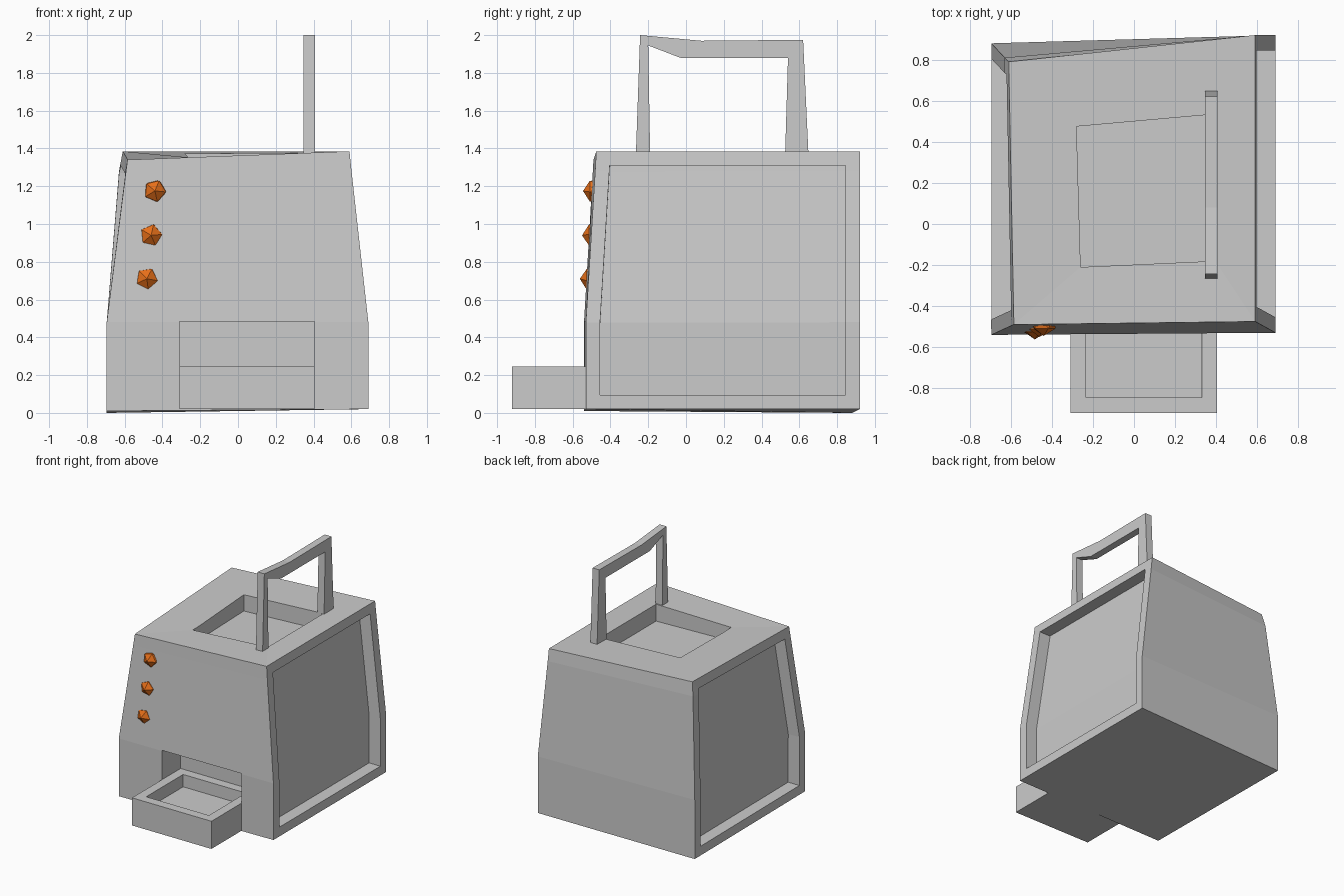
import bpy, bmesh, math
from mathutils import Matrix, Vector

if "Cube" in bpy.data.objects:
    bpy.data.objects.remove(bpy.data.objects["Cube"])


def finish(bm, name):
    bmesh.ops.recalc_face_normals(bm, faces=bm.faces[:])
    mesh = bpy.data.meshes.new(name)
    bm.to_mesh(mesh)
    bm.free()
    ob = bpy.data.objects.new(name, mesh)
    bpy.context.collection.objects.link(ob)
    return ob


def loft(rings):
    """Closed solid through matching rings; returns bmesh, side faces by band, top face."""
    bm = bmesh.new()
    vs = [[bm.verts.new(p) for p in r] for r in rings]
    n = len(rings[0])
    sides = [[bm.faces.new((a[i], a[(i + 1) % n], b[(i + 1) % n], b[i])) for i in range(n)]
             for a, b in zip(vs, vs[1:])]
    bm.faces.new(vs[0][::-1])
    top = bm.faces.new(vs[-1])
    bm.normal_update()
    return bm, sides, top


def prism(corners, z0, z1):
    return loft([[(x, y, z) for x, y in corners] for z in (z0, z1)])


def sink(bm, faces, rim, offset):
    """Inset a face region and push it inwards."""
    for t in (rim, 0.001):
        bmesh.ops.inset_region(bm, faces=faces, thickness=t, use_even_offset=True)
    verts = list({v for f in faces for v in f.verts})
    bmesh.ops.translate(bm, verts=verts, vec=Vector(offset))


def cut(ob, cutter):
    mod = ob.modifiers.new("cut", 'BOOLEAN')
    mod.operation = 'DIFFERENCE'
    mod.solver = 'EXACT'
    mod.object = cutter
    bpy.context.view_layer.objects.active = ob
    bpy.ops.object.modifier_apply(modifier=mod.name)
    bpy.data.objects.remove(cutter)


# Body: slightly crooked tapered case (front-left, front-right, back-right, back-left)
bm, sides, top = loft([
    [(-.695, -.54, .01), (.69, -.53, .02), (.69, .92, .02), (-.695, .88, 0)],
    [(-.695, -.54, .48), (.69, -.53, .48), (.69, .92, .48), (-.695, .88, .48)],
    [(-.597, -.495, 1.25), (.601, -.481, 1.28), (.601, .92, 1.28), (-.63, .81, 1.28)],
    [(-.585, -.49, 1.34), (.59, -.475, 1.385), (.59, .92, 1.385), (-.61, .79, 1.385)],
])
# Sunken side panels
sink(bm, [band[1] for band in sides], .075, (-.1, 0, 0))
sink(bm, [band[3] for band in sides], .075, (.1, 0, 0))
body = finish(bm, "body")

# Top well and front slot
well = [(-.26, -.21), (.395, -.18), (.395, .535), (-.28, .475)]
cut(body, finish(prism(well, 1.24, 1.6)[0], "well_cutter"))
slot = [(-.31, -.8), (.405, -.8), (.405, -.295), (-.31, -.295)]
cut(body, finish(prism(slot, .1, .485)[0], "slot_cutter"))

# Tray sticking out of the slot
bm, _, top = prism([(-.31, -.92), (.405, -.92), (.405, -.295), (-.31, -.295)], .02, .245)
sink(bm, [top], .075, (0, 0, -.1))
finish(bm, "tray")

# Bent handle: y-z profile extruded along x
outer = [(-.265, 1.375), (-.243, 2), (.08, 1.97), (.62, 1.975), (.648, 1.375)]
inner = [(-.19, 1.375), (-.2, 1.945), (-.03, 1.88), (.54, 1.88), (.525, 1.375)]
sections = [[(.347, *o), (.407, *o), (.407, *i), (.347, *i)] for o, i in zip(outer, inner)]
finish(loft(sections)[0], "handle")

# Buttons
orange = bpy.data.materials.new("orange")
orange.diffuse_color = (.8, .16, .01, 1)
orange.use_nodes = True
orange.node_tree.nodes["Principled BSDF"].inputs["Base Color"].default_value = orange.diffuse_color
for k, (pos, spin) in enumerate([((-.44, -.48, 1.175), -5), ((-.46, -.485, .94), 5),
                                 ((-.483, -.497, .71), -10)]):
    bm = bmesh.new()
    bmesh.ops.create_icosphere(
        bm, subdivisions=1, radius=.065,
        matrix=Matrix.Translation(pos) @ Matrix.Rotation(math.pi / 2, 4, 'X')
        @ Matrix.Rotation(math.radians(spin), 4, 'Z'))
    finish(bm, f"button_{k + 1}").data.materials.append(orange)
